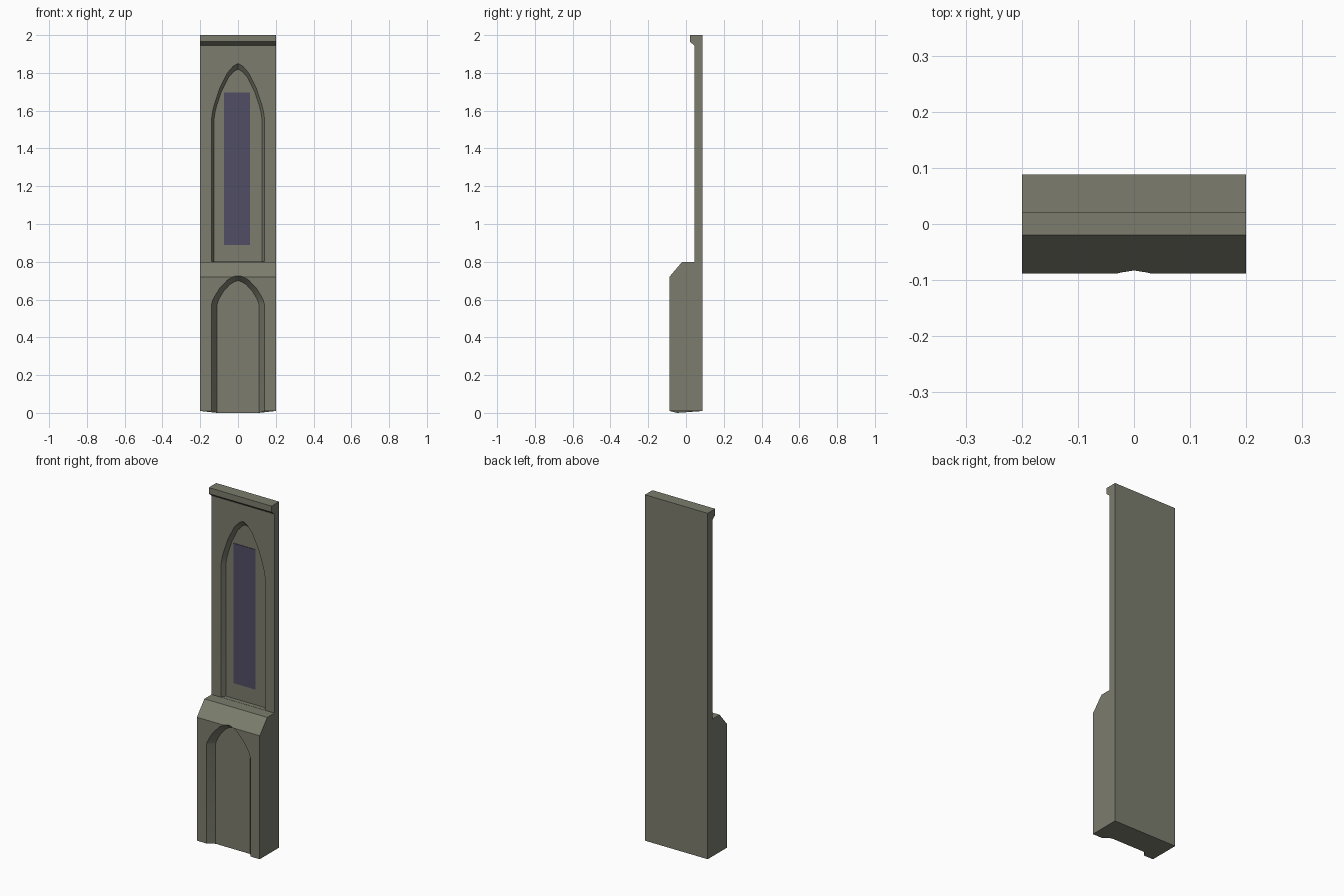
import bpy, bmesh, math

if "Cube" in bpy.data.objects:
    bpy.data.objects.remove(bpy.data.objects["Cube"])

def material(name, rgb):
    m = bpy.data.materials.new(name)
    m.diffuse_color = (*rgb, 1)
    m.use_nodes = True
    m.node_tree.nodes["Principled BSDF"].inputs["Base Color"].default_value = m.diffuse_color
    return m

stone = material("grey_stone", (0.20, 0.205, 0.155))
glass = material("violet_glass", (0.085, 0.075, 0.13))

def loft(name, ring_a, ring_b, mat):
    """Closed solid between two matching outlines."""
    bm = bmesh.new()
    a = [bm.verts.new(p) for p in ring_a]
    b = [bm.verts.new(p) for p in ring_b]
    n = len(a)
    bm.faces.new(a)
    bm.faces.new(b[::-1])
    for i in range(n):
        bm.faces.new((a[i], b[i], b[(i + 1) % n], a[(i + 1) % n]))
    bmesh.ops.recalc_face_normals(bm, faces=bm.faces)
    me = bpy.data.meshes.new(name)
    bm.to_mesh(me)
    bm.free()
    me.materials.append(mat)
    ob = bpy.data.objects.new(name, me)
    bpy.context.collection.objects.link(ob)
    return ob

# Half of a pointed arch, as fractions of half width and rise
ARCH = [(1, 0), (.96, .13), (.88, .28), (.70, .54), (.40, .83), (.18, .95)]

def arch_ring(y, half, base, spring, apex):
    right = [(half, base)] + [(half * u, spring + (apex - spring) * v) for u, v in ARCH]
    pts = right + [(0, apex)] + [(-x, z) for x, z in reversed(right)]
    return [(x, y, z) for x, z in pts]

def splayed_cutter(name, y_front, y_back, front, back, base, spring, grow=1.4):
    """Niche cutter that narrows with depth; pushed out past the wall face."""
    ext = [b + (f - b) * grow for f, b in zip(front, back)]
    y = y_back + (y_front - y_back) * grow
    return loft(name, arch_ring(y, ext[0], base, spring, ext[1]),
                arch_ring(y_back, back[0], base, spring, back[1]), stone)

# Wall: side profile (y, z) extruded across the width
profile = [(.088, .01), (-.088, .01), (-.088, .72), (-.02, .80), (.045, .80),
           (.045, 1.945), (.02, 1.965), (.02, 2.0), (.088, 2.0)]
wall = loft("wall_panel", [(-.2, y, z) for y, z in profile],
            [(.2, y, z) for y, z in profile], stone)

# Niches in the plinth and in the upper wall
cutters = [
    splayed_cutter("plinth_niche_cutter", -.088, -.046, (.14, .73), (.11, .70), -.1, .575),
    splayed_cutter("window_niche_cutter", .045, .07, (.14, 1.85), (.126, 1.82), .801, 1.56),
]
for c in cutters:
    mod = wall.modifiers.new("niche", 'BOOLEAN')
    mod.operation = 'DIFFERENCE'
    mod.solver = 'EXACT'
    mod.object = c
bpy.context.view_layer.update()
deps = bpy.context.evaluated_depsgraph_get()
cut_mesh = bpy.data.meshes.new_from_object(wall.evaluated_get(deps))
wall.modifiers.clear()
wall.data = cut_mesh
for c in cutters:
    bpy.data.objects.remove(c)

# The back of the plinth niche reaches slightly lower
for v in wall.data.vertices:
    if v.co.z < .02 and -.06 < v.co.y < -.03:
        v.co.z = 0

bpy.context.view_layer.objects.active = wall
wall.select_set(True)
bpy.ops.object.shade_smooth_by_angle(angle=math.radians(30))

# Window: thin plate on the back of the upper niche
win = [(-.075, .89), (.063, .89), (.063, 1.695), (-.075, 1.695)]
loft("window", [(x, .067, z) for x, z in win], [(x, .0705, z) for x, z in win], glass)
